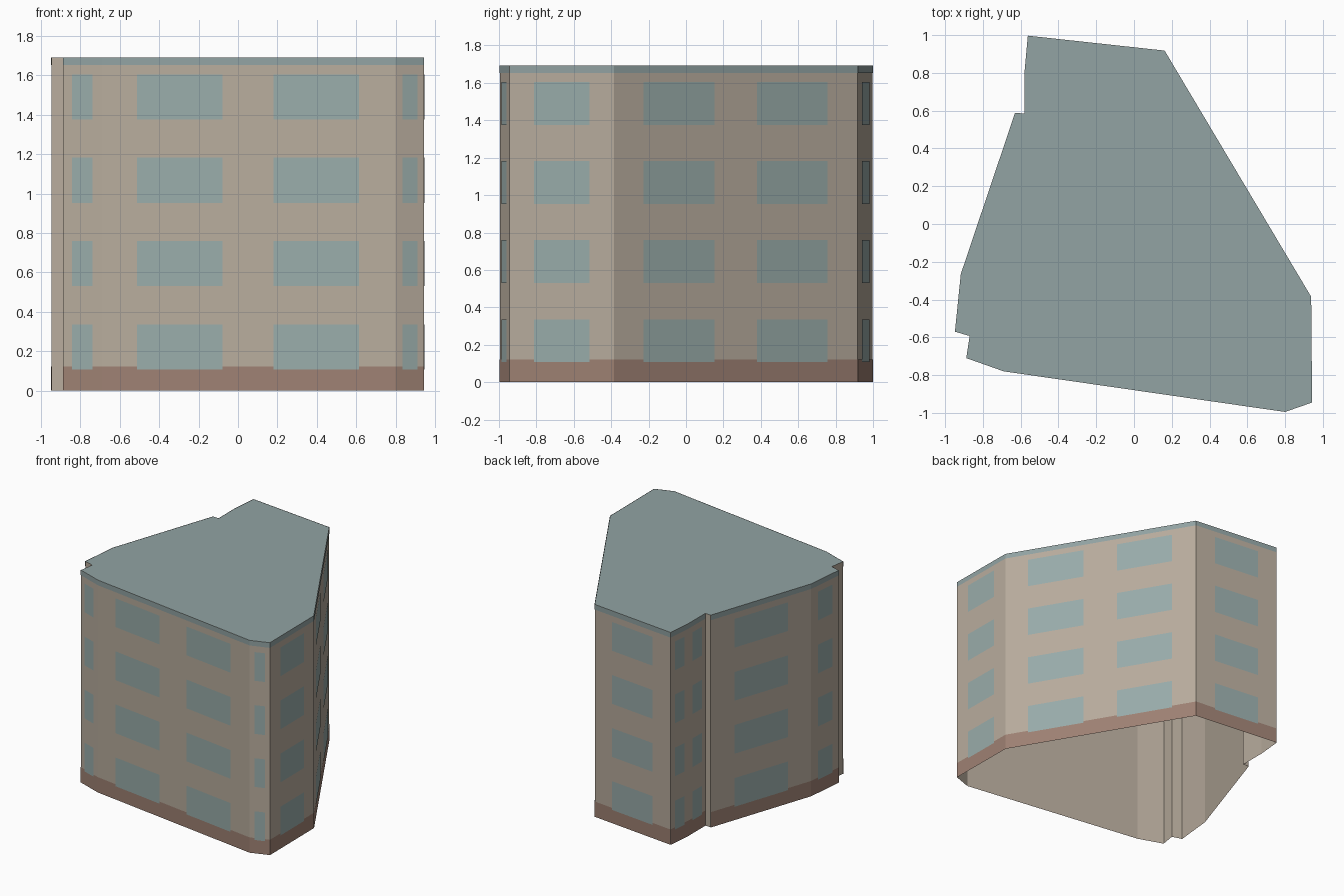
import bpy
import bmesh
from mathutils import Vector

if "Cube" in bpy.data.objects:
    bpy.data.objects.remove(bpy.data.objects["Cube"], do_unlink=True)


def material(name, rgb):
    lin = [((c / 255 + 0.055) / 1.055) ** 2.4 for c in rgb] + [1.0]
    mat = bpy.data.materials.new(name)
    mat.use_nodes = True
    mat.diffuse_color = lin
    bsdf = mat.node_tree.nodes["Principled BSDF"]
    bsdf.inputs["Base Color"].default_value = lin
    bsdf.inputs["Roughness"].default_value = 0.8
    return mat


PLASTER = material("beige plaster", (184, 172, 157))
BRICK = material("brown brick", (158, 129, 115))
GLASS = material("blue grey glass", (153, 172, 170))
ROOF = material("slate roof", (146, 163, 163))

HEIGHT = 1.692
SINGLE = [(0.235, 0.765)]
DOUBLE = [(0.12, 0.41), (0.585, 0.875)]

# Footprint, counter-clockwise: corner and the window spans of the wall that
# starts there (None marks a bare party wall)
PLAN = [
    ((-0.69, -0.78), DOUBLE),
    ((0.80, -0.995), SINGLE),
    ((0.943, -0.945), SINGLE),
    ((0.938, -0.385), DOUBLE),
    ((0.162, 0.918), SINGLE),
    ((-0.562, 0.997), SINGLE),
    ((-0.58, 0.80), SINGLE),
    ((-0.58, 0.585), None),
    ((-0.63, 0.588), SINGLE),
    ((-0.917, -0.265), SINGLE),
    ((-0.948, -0.57), None),
    ((-0.87, -0.593), None),
    ((-0.888, -0.71), SINGLE),
]
CORNERS = [Vector(p) for p, _ in PLAN]
WALLS = [(CORNERS[i], CORNERS[(i + 1) % len(PLAN)], spans)
         for i, (_, spans) in enumerate(PLAN)]


def add_panel(bm, a, b, start, end, low, high, offset):
    """Upright rectangle on part of the wall a-b, moved outwards."""
    d = (b - a).normalized()
    out = Vector((d.y, -d.x)) * offset
    p, q = a.lerp(b, start) + out, a.lerp(b, end) + out
    bm.faces.new([bm.verts.new((v.x, v.y, z)) for v, z in
                  ((p, low), (q, low), (q, high), (p, high))])


def finish(name, bm, mat):
    mesh = bpy.data.meshes.new(name)
    bm.to_mesh(mesh)
    bm.free()
    mesh.materials.append(mat)
    obj = bpy.data.objects.new(name, mesh)
    bpy.context.collection.objects.link(obj)


# Outer walls, open underneath
bm = bmesh.new()
for a, b, _ in WALLS:
    add_panel(bm, a, b, 0, 1, 0, HEIGHT, 0)
bmesh.ops.remove_doubles(bm, verts=bm.verts, dist=0.0005)
finish("walls", bm, PLASTER)

# Flat roof
bm = bmesh.new()
bm.faces.new([bm.verts.new((c.x, c.y, HEIGHT)) for c in CORNERS])
finish("roof", bm, ROOF)

# Base course and roof trim on the street walls
for name, low, high, mat in (("base_course", 0, 0.122, BRICK),
                             ("roof_trim", 1.652, HEIGHT, ROOF)):
    bm = bmesh.new()
    for a, b, spans in WALLS:
        if spans:
            add_panel(bm, a, b, 0, 1, low, high, 0.002)
    finish(name, bm, mat)

# Windows, one object per storey
for storey in range(4):
    bm = bmesh.new()
    sill = 0.107 + 0.423 * storey
    for a, b, spans in WALLS:
        for start, end in spans or []:
            add_panel(bm, a, b, start, end, sill, sill + 0.229, 0.004)
    finish(f"windows_storey_{storey + 1}", bm, GLASS)
